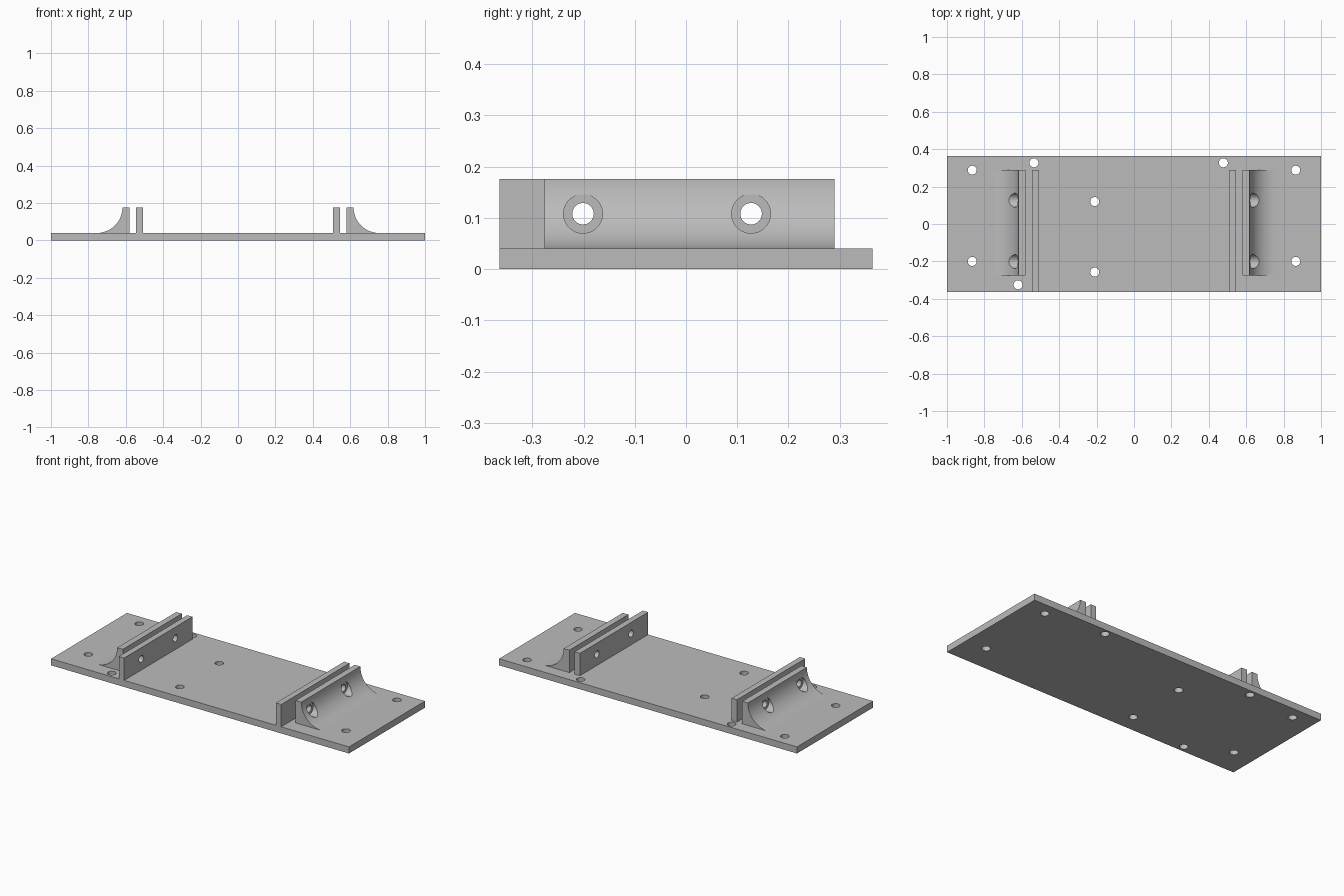
import bpy, bmesh
from math import sin, cos, pi
from mathutils import Matrix

cube = bpy.data.objects.get("Cube")
if cube:
    bpy.data.objects.remove(cube)

grey = bpy.data.materials.new("light_grey")
grey.use_nodes = True
colour = (0.5, 0.5, 0.5, 1)
grey.diffuse_color = colour
grey.node_tree.nodes["Principled BSDF"].inputs["Base Color"].default_value = colour

PLATE_TOP, RAIL_TOP, HALF_DEPTH = 0.04, 0.176, 0.364
REAR = 0.29
BOLT_Y, BOLT_Z = (-0.201, 0.127), 0.108


def make_object(name, bm):
    bmesh.ops.recalc_face_normals(bm, faces=bm.faces)
    mesh = bpy.data.meshes.new(name)
    bm.to_mesh(mesh)
    bm.free()
    obj = bpy.data.objects.new(name, mesh)
    bpy.context.collection.objects.link(obj)
    mesh.materials.append(grey)
    return obj


def extrude_profile(name, points, y0, y1):
    """Solid from an x-z outline swept along y."""
    bm = bmesh.new()
    face = bm.faces.new([bm.verts.new((x, y0, z)) for x, z in points])
    swept = bmesh.ops.extrude_face_region(bm, geom=[face])["geom"]
    verts = [v for v in swept if isinstance(v, bmesh.types.BMVert)]
    bmesh.ops.translate(bm, verts=verts, vec=(0, y1 - y0, 0))
    return make_object(name, bm)


def box(name, x0, x1, y0, y1, z0, z1):
    return extrude_profile(name, [(x0, z0), (x1, z0), (x1, z1), (x0, z1)], y0, y1)


def drill(obj, holes):
    """Cut (centre, radius, length, axis) cylinders out of a part."""
    bm = bmesh.new()
    for centre, radius, length, axis in holes:
        turn = Matrix.Rotation(pi / 2, 4, "Y") if axis == "X" else Matrix()
        bmesh.ops.create_cone(bm, cap_ends=True, segments=40, radius1=radius,
                              radius2=radius, depth=length,
                              matrix=Matrix.Translation(centre) @ turn)
    cutter = make_object(obj.name + "_cutter", bm)
    cutter.hide_render = True
    cutter.hide_set(True)
    mod = obj.modifiers.new("holes", "BOOLEAN")
    mod.operation, mod.solver, mod.object = "DIFFERENCE", "EXACT", cutter
    # Apply the cut, then discard the cutter
    bpy.context.view_layer.update()
    cut = bpy.data.meshes.new_from_object(
        obj.evaluated_get(bpy.context.evaluated_depsgraph_get()))
    obj.modifiers.clear()
    obj.data = cut
    bpy.data.objects.remove(cutter)
    # Smooth the curved faces only
    bpy.ops.object.select_all(action="DESELECT")
    obj.select_set(True)
    bpy.context.view_layer.objects.active = obj
    bpy.ops.object.shade_smooth_by_angle(angle=pi / 6)


# Base plate with its mounting holes
plate = box("base_plate", -1, 1, -HALF_DEPTH, HALF_DEPTH, 0, PLATE_TOP)
mounts = [(s * 0.865, y) for s in (-1, 1) for y in (-0.2, 0.288)]
mounts += [(-0.535, 0.327), (0.478, 0.327), (-0.62, -0.325),
           (-0.21, 0.12), (-0.21, -0.257)]
drill(plate, [((x, y, 0.02), 0.024, 0.2, "Z") for x, y in mounts])

# Concave outline of the flared outer rail
radius = RAIL_TOP - PLATE_TOP
flare = [(0.58, PLATE_TOP), (0.58, RAIL_TOP)]
for i in range(25):
    a = pi / 2 * i / 24
    flare.append((0.618 + radius * (1 - cos(a)), RAIL_TOP - radius * sin(a)))

for side, sign in (("left", 1), ("right", -1)):
    # Straight inner rail
    inner = box(side + "_inner_rail", sign * 0.509, sign * 0.545,
                -HALF_DEPTH, REAR, PLATE_TOP, RAIL_TOP)
    drill(inner, [((sign * 0.53, y, BOLT_Z), 0.021, 0.2, "X") for y in BOLT_Y])

    # Flared outer rail with bolt holes and counterbores
    outer = extrude_profile(side + "_outer_rail",
                            [(sign * x, z) for x, z in flare], -0.276, REAR)
    bolts = [((sign * 0.6, y, BOLT_Z), 0.021, 0.1, "X") for y in BOLT_Y]
    bores = [((sign * 0.719, y, BOLT_Z), 0.038, 0.2, "X") for y in BOLT_Y]
    drill(outer, bolts)
    drill(outer, bores)
